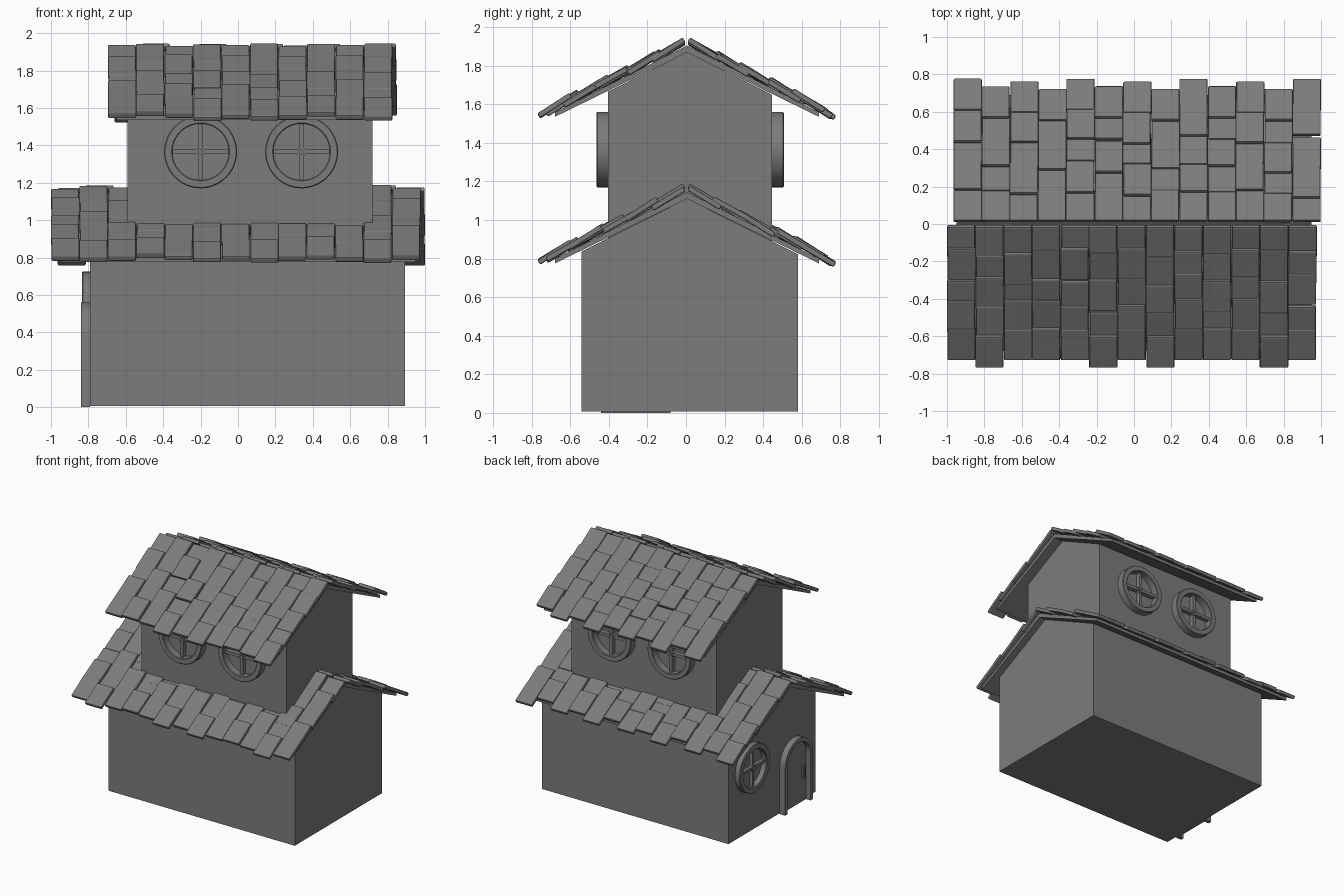
import bpy, bmesh, math, random
from mathutils import Matrix, Vector

if "Cube" in bpy.data.objects:
    bpy.data.objects.remove(bpy.data.objects["Cube"])

random.seed(4)
RIDGE_Y = 0.005

# Dark grey shared by every part
GREY = bpy.data.materials.new("dark_grey")
GREY.diffuse_color = (0.2, 0.2, 0.2, 1)
GREY.use_nodes = True
GREY.node_tree.nodes["Principled BSDF"].inputs["Base Color"].default_value = GREY.diffuse_color


def make_object(name, bm, bevel=0.0, smooth=False):
    bmesh.ops.recalc_face_normals(bm, faces=bm.faces)
    mesh = bpy.data.meshes.new(name)
    bm.to_mesh(mesh)
    bm.free()
    mesh.materials.append(GREY)
    ob = bpy.data.objects.new(name, mesh)
    bpy.context.collection.objects.link(ob)
    if bevel:
        mod = ob.modifiers.new("bevel", 'BEVEL')
        mod.width = bevel
        mod.segments = 2
    if smooth:
        bpy.context.view_layer.objects.active = ob
        ob.select_set(True)
        bpy.ops.object.shade_smooth_by_angle(angle=math.radians(35))
        ob.select_set(False)
    return ob


def add_box(bm, size, matrix):
    bmesh.ops.create_cube(bm, size=1, matrix=matrix @ Matrix.Diagonal((*size, 1)))


def add_prism(bm, points, offset, matrix=Matrix()):
    """Extrude a closed polygon of 3D points along an offset vector."""
    face = bm.faces.new([bm.verts.new(matrix @ Vector(p)) for p in points])
    ext = bmesh.ops.extrude_face_region(bm, geom=[face], use_keep_orig=True)
    moved = [g for g in ext["geom"] if isinstance(g, bmesh.types.BMVert)]
    bmesh.ops.translate(bm, verts=moved, vec=matrix.to_3x3() @ Vector(offset))


def add_ring(bm, profile, matrix, n=48):
    """Revolve a closed (radius, depth) profile about local z."""
    loops = [[bm.verts.new(matrix @ Vector((r * math.cos(a), r * math.sin(a), z)))
              for r, z in profile]
             for a in (2 * math.pi * i / n for i in range(n))]
    k = len(profile)
    for i in range(n):
        a, b = loops[i], loops[(i + 1) % n]
        for j in range(k):
            bm.faces.new((a[j], b[j], b[(j + 1) % k], a[(j + 1) % k]))


def walls(name, x0, x1, y0, y1, z0, apex):
    slope = 0.5
    bm = bmesh.new()
    add_prism(bm, [(x0, y0, z0), (x0, y1, z0), (x0, y1, apex - slope * (y1 - RIDGE_Y)),
                   (x0, RIDGE_Y, apex), (x0, y0, apex - slope * (RIDGE_Y - y0))],
              (x1 - x0, 0, 0))
    make_object(name, bm)


def roof(prefix, x0, x1, lift, columns):
    # Thin folded deck under the tiles
    bm = bmesh.new()
    under = [(-0.68, 0.775), (RIDGE_Y, 1.11), (0.69, 0.775)]
    over = [(0.69, 0.80), (RIDGE_Y, 1.145), (-0.68, 0.80)]
    add_prism(bm, [(x0, y, z + lift) for y, z in under + over], (x1 - x0, 0, 0))
    make_object(prefix + "_roof_deck", bm)

    # Staggered tiles, each tilted steeper than the deck so the upper ends stand out
    bm = bmesh.new()
    tile_y, thick = 0.165, 0.028
    for side in (-1, 1):
        for c in columns:
            if side < 0:
                eave, cx = (0.765 if c in (1, 5, 7, 11) else 0.725), -1 + 0.152 * (c + 0.5)
            else:
                eave, cx = (0.77, 0.73, 0.755, 0.715)[c % 4], -0.965 + 0.151 * (c + 0.5)
            pitch = (eave - 0.012 - tile_y) / 4
            for row in range(5):
                y = 0.012 + tile_y / 2 + pitch * row
                if 0 < row < 4:
                    y += random.uniform(-0.025, 0.025)
                z = 1.166 - 0.496 * y + (0.006 if (c + row) % 2 else -0.006)
                z += random.uniform(-0.003, 0.003)
                tilt = math.radians(31 + random.uniform(-2, 2))
                m = (Matrix.Translation((cx + random.uniform(-0.003, 0.003), side * y + 0.002, z + lift))
                     @ Matrix.Rotation(-side * tilt, 4, 'X'))
                add_box(bm, (0.15, tile_y / math.cos(tilt), thick), m)
    make_object(prefix + "_roof_tiles", bm, bevel=0.007)


def facing(location, turn):
    """Local z points outward from a wall; turn 0 faces the front."""
    return (Matrix.Translation(location) @ Matrix.Rotation(math.radians(turn), 4, 'Z')
            @ Matrix.Rotation(math.radians(90), 4, 'X'))


def round_window(name, location, turn, depth):
    m = facing(location, turn)
    bm = bmesh.new()
    # Outer frame
    add_ring(bm, [(0.195, -0.005), (0.195, depth - 0.005), (0.19, depth), (0.155, depth),
                  (0.15, depth - 0.005), (0.15, -0.005)], m)
    # Hub and four glazing bars
    d = depth * 0.6
    add_ring(bm, [(0.025, 0), (0.025, d + 0.006), (0.012, d + 0.006), (0.012, 0)], m, 24)
    for q in range(4):
        add_box(bm, (0.135, 0.024, d), m @ Matrix.Rotation(q * math.pi / 2, 4, 'Z')
                @ Matrix.Translation((0.087, 0, d / 2)))
    make_object(name, bm, smooth=True)


def arch(r, spring, bottom, n=20):
    pts = [(r * math.cos(math.pi * i / n), spring + r * math.sin(math.pi * i / n), 0)
           for i in range(n + 1)]
    return [(r, bottom, 0)] + pts + [(-r, bottom, 0)]


# Two stacked gabled storeys
walls("lower_walls", -0.79, 0.893, -0.543, 0.58, 0.007, 1.11)
walls("upper_walls", -0.59, 0.72, -0.405, 0.447, 0.77, 1.87)
roof("lower", -0.95, 0.95, 0.0, range(13))
roof("upper", -0.65, 0.80, 0.76, range(2, 12))

# Round windows
for i, x in enumerate((-0.20, 0.34)):
    round_window(f"front_window_{i + 1}", (x, -0.405, 1.365), 0, 0.06)
    round_window(f"back_window_{i + 1}", (x, 0.447, 1.365), 180, 0.06)
round_window("side_window", (-0.79, 0.30, 0.53), -90, 0.045)

# Arched door frame on the left wall
door = facing((-0.79, -0.26, 0), -90)
bm = bmesh.new()
outer, inner = arch(0.18, 0.38, 0), arch(0.148, 0.38, 0)
for i in range(len(outer) - 1):
    quad = [outer[i], outer[i + 1], inner[i + 1], inner[i]]
    add_prism(bm, quad, (0, 0, 0.05), door)
bmesh.ops.remove_doubles(bm, verts=bm.verts, dist=1e-5)
# Drop the internal partitions between frame segments
bmesh.ops.delete(bm, geom=[f for f in bm.faces if all(len(e.link_faces) > 2 for e in f.edges)],
                 context='FACES_ONLY')
make_object("door_frame", bm, smooth=True)

# Door leaf and handle
bm = bmesh.new()
add_prism(bm, arch(0.148, 0.38, 0), (0, 0, 0.008), door)
make_object("door_leaf", bm)
bm = bmesh.new()
add_box(bm, (0.035, 0.10, 0.012), door @ Matrix.Translation((0.11, 0.24, 0.012)))
add_box(bm, (0.014, 0.06, 0.014), door @ Matrix.Translation((0.11, 0.24, 0.02)))
make_object("door_handle", bm)
